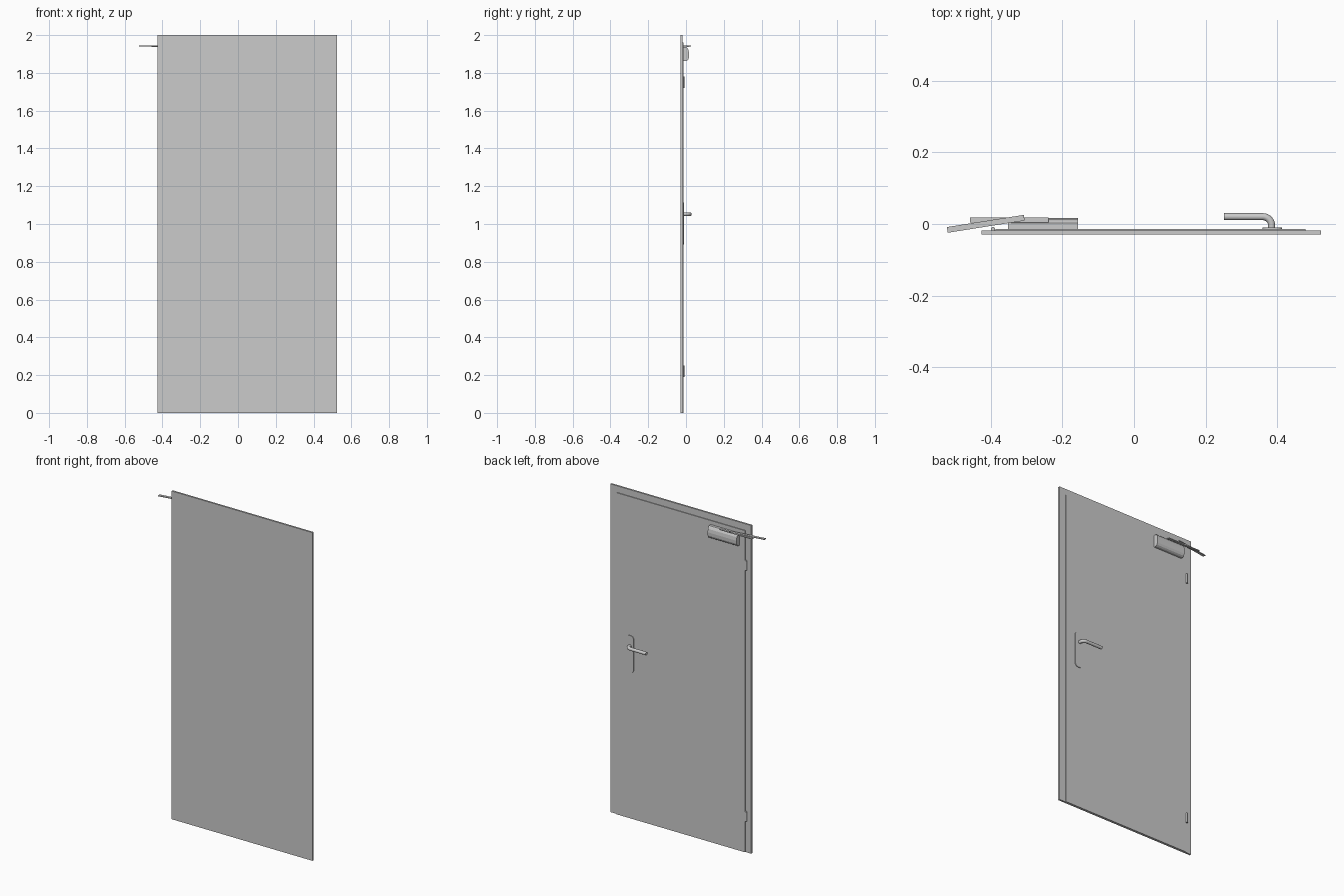
import bpy, bmesh, math
from mathutils import Vector

if "Cube" in bpy.data.objects:
    bpy.data.objects.remove(bpy.data.objects["Cube"])


def finish(name, bm):
    bmesh.ops.recalc_face_normals(bm, faces=bm.faces)
    me = bpy.data.meshes.new(name)
    bm.to_mesh(me)
    bm.free()
    ob = bpy.data.objects.new(name, me)
    bpy.context.collection.objects.link(ob)
    return ob


def smooth(ob):
    bpy.ops.object.select_all(action='DESELECT')
    bpy.context.view_layer.objects.active = ob
    ob.select_set(True)
    bpy.ops.object.shade_smooth_by_angle(angle=math.radians(35))


def box(name, x, y, z):
    bm = bmesh.new()
    bmesh.ops.create_cube(bm, size=1)
    for v in bm.verts:
        v.co = Vector([(a + b) / 2 + c * (b - a) for c, (a, b) in zip(v.co, (x, y, z))])
    return finish(name, bm)


def prism(name, pts, direction):
    """Close a planar outline and extrude it along direction."""
    bm = bmesh.new()
    face = bm.faces.new([bm.verts.new(p) for p in pts])
    ext = bmesh.ops.extrude_face_region(bm, geom=[face], use_keep_orig=True)
    for g in ext["geom"]:
        if isinstance(g, bmesh.types.BMVert):
            g.co += Vector(direction)
    return finish(name, bm)


def tube(name, path, r, sides=20):
    """Sweep a circle along a path lying in a horizontal plane."""
    bm = bmesh.new()
    path = [Vector(p) for p in path]
    up = Vector((0, 0, 1))
    rings = []
    for i, p in enumerate(path):
        t = (path[min(i + 1, len(path) - 1)] - path[max(i - 1, 0)]).normalized()
        side = t.cross(up)
        angles = [2 * math.pi * k / sides for k in range(sides)]
        rings.append([bm.verts.new(p + r * (math.cos(a) * side + math.sin(a) * up)) for a in angles])
    for a, b in zip(rings, rings[1:]):
        for k in range(sides):
            n = (k + 1) % sides
            bm.faces.new((a[k], a[n], b[n], b[k]))
    bm.faces.new(rings[0])
    bm.faces.new(rings[-1])
    ob = finish(name, bm)
    smooth(ob)
    return ob


# Door: wide front sheet and the smaller rebated leaf behind it
box("door_front_sheet", (-0.427, 0.523), (-0.029, -0.018), (0, 2))
box("door_back_leaf", (-0.387, 0.48), (-0.018, -0.0135), (0, 1.96))

# Handle plate with rounded corners
cx, cz, hw, hh, cr = 0.387, 1.003, 0.027, 0.112, 0.02
outline = []
for q, (sx, sz) in enumerate(((1, 1), (-1, 1), (-1, -1), (1, -1))):
    for k in range(7):
        a = math.pi / 2 * (q + k / 6)
        outline.append((cx + sx * (hw - cr) + cr * math.cos(a), -0.0135,
                        cz + sz * (hh - cr) + cr * math.sin(a)))
smooth(prism("handle_plate", outline, (0, 0.004, 0)))

# Lever handle: short neck, quarter bend, straight grip
br, nx, gy, hz = 0.025, 0.385, 0.0205, 1.052
path = [(nx, -0.012, hz)]
for k in range(9):
    a = math.pi / 2 * k / 8
    path.append((nx - br + br * math.cos(a), gy - br + br * math.sin(a), hz))
path.append((0.252, gy, hz))
tube("lever_handle", path, 0.0098)

# Hinge knuckles
for label, z in (("lower", 0.22), ("upper", 1.75)):
    bm = bmesh.new()
    bmesh.ops.create_cone(bm, cap_ends=True, segments=16, radius1=0.006, radius2=0.006, depth=0.06)
    bmesh.ops.translate(bm, verts=bm.verts, vec=(-0.394, -0.0145, z))
    smooth(finish(label + "_hinge", bm))

# Closer body: chamfered profile extruded along x
profile = [(-0.0135, 1.862), (0.001, 1.862), (0.010, 1.868), (0.0155, 1.88),
           (0.0165, 1.90), (0.0135, 1.92), (0.007, 1.932), (0.003, 1.936), (-0.0135, 1.936)]
prism("closer_body", [(-0.352, y, z) for y, z in profile], (0.195, 0, 0))

# Closer arms: straight arm, slanted arm, and the pivot between body and arm
box("closer_main_arm", (-0.458, -0.239), (0.004, 0.0175), (1.936, 1.941))
ends = Vector((-0.522, -0.0165, 1.941)), Vector((-0.307, 0.0175, 1.941))
d = (ends[1] - ends[0]).normalized()
n = Vector((-d.y, d.x, 0)) * 0.008
prism("closer_link_arm", [ends[0] - n, ends[1] - n, ends[1] + n, ends[0] + n], (0, 0, 0.005))
